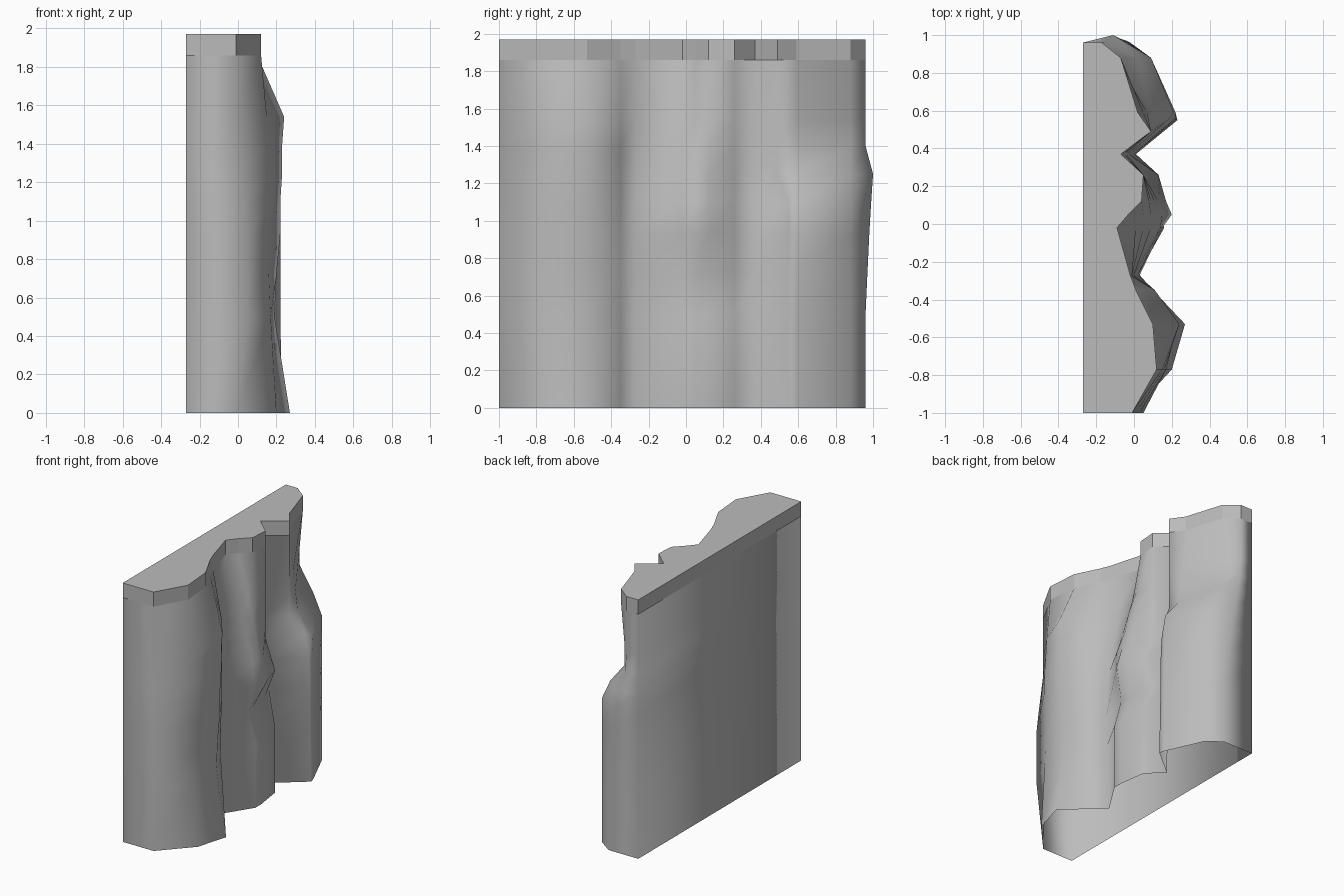
import bpy
import bmesh

# Remove the default object
default = bpy.data.objects.get("Cube")
if default:
    bpy.data.objects.remove(default, do_unlink=True)

BACK = -0.27
HEIGHT = 1.97
LEVELS = (0, .5, .72, .93, 1.1, 1.25, 1.4, 1.54, 1.86)
HEIGHTS = LEVELS + (HEIGHT,)

# Rock face strips, in hundredths of a unit:
# y of the strip, then depth x at each level going up
STRIPS = [
    (-100, (-1, 5, 5, 5, 3, 1, -1, -1, -1)),
    (-77, (20, 17, 16, 16, 17, 17, 16, 15, 12)),
    (-53, (27, 19, 20, 22, 22, 23, 23, 24, 10)),
    (-35, (9, 10, 10, 11, 11, 11, 11, 11, 1)),
    (-27, (0, 2, 3, 2, 0, 0, -1, -1, -2)),
    (-2, (16, 16, 10, 15, 14, 9, 5, 1, -9)),
    (5, (16, 16, 9, 20, 15, 12, 9, 5, -3)),
    (12, (15, 15, 7, 17, 13, 11, 9, 8, 4)),
    (26, (13, 13, 5, 13, 5, 5, 5, 5, 5)),
    (37, (1, 0, 0, -2, -3, -4, -5, -6, -7)),
    (55, (23, 22, 22, 21, 18, 9, 9, 9, 9)),
    (59, (22, 22, 22, 22, 21, 9, 7, 5, 2)),
    (88, (9, 9, 9, 9, 9, 2, -10, -10, -7)),
    (96, (-2, -2, -4, -7, -9, -11, -16, -17, -17)),
]


def grey_stone():
    colour = (0.5, 0.5, 0.5, 1)
    mat = bpy.data.materials.new("grey stone")
    mat.use_nodes = True
    mat.diffuse_color = colour
    shader = mat.node_tree.nodes["Principled BSDF"]
    shader.inputs["Base Color"].default_value = colour
    shader.inputs["Roughness"].default_value = 0.9
    return mat


def strip_verts(bm, y, depths):
    """One upright line of points on the rock face, ending at the rim."""
    return [bm.verts.new((x / 100, y / 100, z))
            for z, x in zip(HEIGHTS, depths + depths[-1:])]


bm = bmesh.new()
lines = [strip_verts(bm, *strip) for strip in STRIPS]
buttress, far_end = lines[-4], lines[-1]

# The far buttress steps back above its ledge
for vert in buttress[5:]:
    vert.co.y = .49

# Slight swelling of the far end at mid height
for vert, y in zip(far_end[2:6], (.97, .98, .99, 1)):
    vert.co.y = y

# Straight upright corners of the flat back
corners = [[bm.verts.new((BACK, y, z)) for z in HEIGHTS]
           for y in (0.96, -1)]
loop = lines + corners

# Walls all the way round: smooth rock below a flat-shaded rim; base is open
for a, b in zip(loop, loop[1:] + loop[:1]):
    for i in range(len(HEIGHTS) - 1):
        wall = bm.faces.new((a[i], b[i], b[i + 1], a[i + 1]))
        wall.smooth = i < len(LEVELS) - 1

# Flat top
bm.faces.new([line[-1] for line in loop])

mesh = bpy.data.meshes.new("cliff_wall")
bm.to_mesh(mesh)
bm.free()
mesh.materials.append(grey_stone())

cliff = bpy.data.objects.new("cliff_wall", mesh)
bpy.context.collection.objects.link(cliff)
